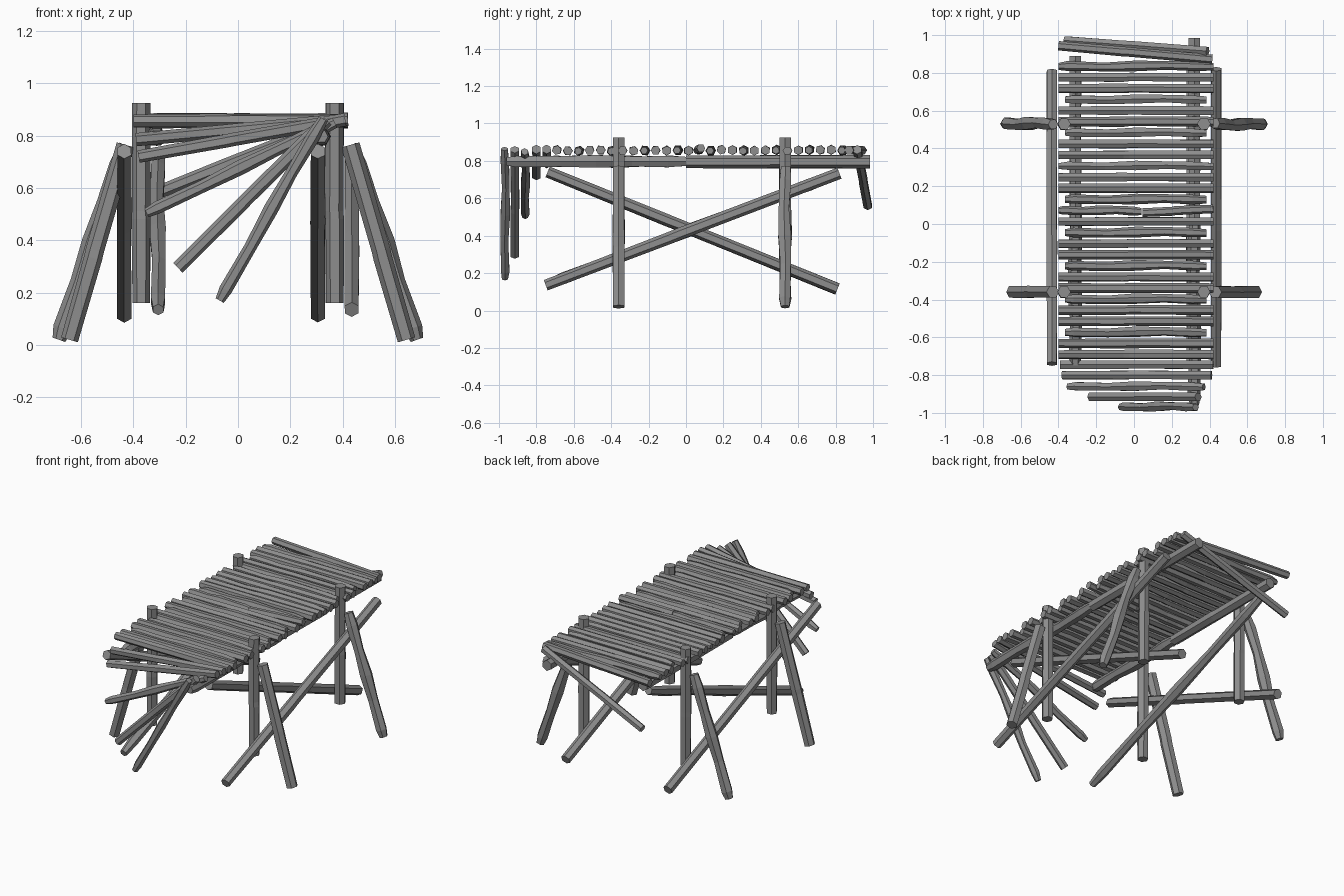
import bpy, bmesh, math, random
from mathutils import Vector, Matrix

random.seed(4)
cube = bpy.data.objects.get("Cube")
if cube:
    bpy.data.objects.remove(cube)

wood = bpy.data.materials.new("weathered grey wood")
wood.use_nodes = True
GREY = (0.27, 0.27, 0.27, 1)
wood.diffuse_color = GREY
wood.node_tree.nodes["Principled BSDF"].inputs["Base Color"].default_value = GREY

# Log styles: position along the log, thickness, sideways bend
STRAIGHT = [(0, .95, 0), (.42, 1, 0), (.46, .98, .05), (1, .97, 0)]
GNARLED = [(0, .7, 0), (.06, .98, .05), (.3, .9, -.1), (.5, 1.1, .1),
           (.7, .88, .2), (.9, 1, 0), (1, .78, -.1)]
SIDES = 6


def log(name, start, end, radius, style=STRAIGHT, roll=0.0, jitter=.05):
    """Rough six-sided log between two points, with cut ends."""
    a, b = Vector(start), Vector(end)
    axis = b - a
    rot = axis.to_track_quat('Z', 'Y').to_matrix().to_4x4()
    place = Matrix.Translation(a) @ rot @ Matrix.Rotation(roll, 4, 'Z')
    bm = bmesh.new()
    rings = []
    for t, size, bend in style:
        ring = []
        for k in range(SIDES):
            ang = math.tau * k / SIDES
            r = radius * size * random.uniform(1 - jitter, 1 + jitter)
            spot = Vector((r * math.cos(ang) + bend * radius,
                           r * math.sin(ang), t * axis.length))
            ring.append(bm.verts.new(place @ spot))
        rings.append(ring)
    for low, high in zip(rings, rings[1:]):
        for k in range(SIDES):
            n = (k + 1) % SIDES
            bm.faces.new((low[k], low[n], high[n], high[k]))
    bm.faces.new(rings[0][::-1])
    bm.faces.new(rings[-1])
    mesh = bpy.data.meshes.new(name)
    bm.to_mesh(mesh)
    bm.free()
    mesh.materials.append(wood)
    ob = bpy.data.objects.new(name, mesh)
    bpy.context.scene.collection.objects.link(ob)
    return ob


# Upright posts and splayed legs
for side, s in (("right", -1), ("left", 1)):
    for end, y, foot, style in (("front", -.36, .645, STRAIGHT),
                                ("back", .53, .685, GNARLED)):
        log(f"{end}_{side}_post", (s * .37, y, .16), (s * .37, y, .925), .036)
        log(f"{end}_{side}_leg", (s * foot, y, .02), (s * .43, y, .765),
            .036, style, math.pi / 6)

# Crossed braces on either side of each pair of posts
for side, x in (("right", -.37), ("left", .37)):
    log(f"{side}_falling_brace", (x - .065, -.74, .74), (x - .065, .81, .115),
        .032, STRAIGHT, math.pi / 6)
    log(f"{side}_rising_brace", (x + .065, -.75, .135), (x + .065, .82, .735),
        .032, GNARLED if x < 0 else STRAIGHT, math.pi / 6)

# Stringers under the deck, each in two lengths
for side, x, front, back in (("right", -.31, -.75, .89), ("left", .32, -.96, .985)):
    log(f"{side}_front_stringer", (x, front, .797), (x, 0, .797), .035, GNARLED)
    log(f"{side}_back_stringer", (x, 0, .795), (x, back, .795), .035, STRAIGHT,
        math.pi / 6)

# Deck planks
ROWS = 27
BROKEN = 13
for i in range(ROWS):
    y = .835 - i * .0587
    z = .856 + random.uniform(-.004, .004)
    long_row = i % 3 != 0 or i in (0, 9)
    left, right = (-.40, .42) if long_row else (-.365, .385)
    style = GNARLED if i % 3 == 0 else STRAIGHT
    if i == BROKEN:
        log("broken_plank_right", (left, y, z), (.04, y - .004, z), .024, GNARLED)
        log("broken_plank_left", (.045, y - .012, z), (right, y + .008, z + .01), .024)
    else:
        log(f"deck_plank_{i + 1}", (left, y, z), (right, y, z), .026, style,
            random.choice((0, .3, math.pi / 6)), .07)

# Loose planks fanning down at the front
fan = [(-.745, -.39, .785, .42, .862), (-.80, -.38, .72, .41, .862),
       (-.86, -.35, .505, .37, .85), (-.915, -.23, .295, .34, .86),
       (-.968, -.07, .17, .325, .865)]
for i, (y, x0, z0, x1, z1) in enumerate(fan):
    log(f"fallen_plank_{i + 1}", (x0, y, z0), (x1, y, z1), .026,
        GNARLED if i in (2, 4) else STRAIGHT, math.pi / 6)

# Skewed planks at the back, one of them slipping down
log("skewed_back_plank", (-.40, .943, .857), (.415, .872, .857), .026)
log("slipped_back_plank", (-.365, .972, .56), (.39, .915, .86), .026, STRAIGHT,
    math.pi / 6)
